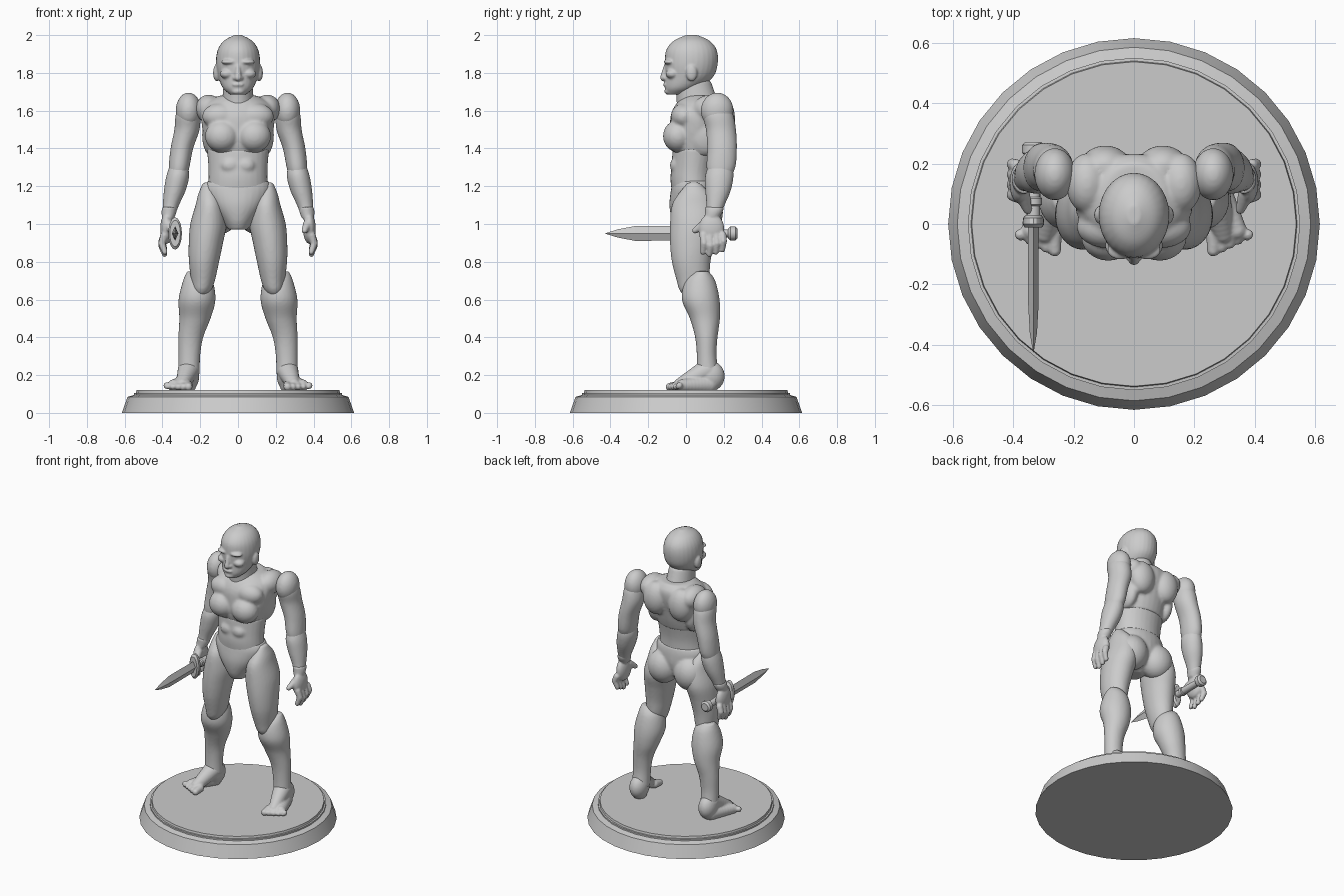
import bpy
import bmesh
from math import cos, sin, pi, radians
from mathutils import Matrix, Vector

default_cube = bpy.data.objects.get("Cube")
if default_cube:
    bpy.data.objects.remove(default_cube, do_unlink=True)

grey = bpy.data.materials.new("plain_grey")
grey.use_nodes = True
grey.diffuse_color = (0.6, 0.6, 0.6, 1)
grey.node_tree.nodes["Principled BSDF"].inputs["Base Color"].default_value = grey.diffuse_color


def curve_through(rows, steps):
    """Insert smoothly interpolated rows between the given ones."""
    rows = [Vector(row) for row in rows]
    result = []
    for i in range(len(rows) - 1):
        before, a = rows[max(i - 1, 0)], rows[i]
        b, after = rows[i + 1], rows[min(i + 2, len(rows) - 1)]
        for k in range(steps):
            t = k / steps
            slope_a, slope_b = (b - before) / 2, (after - a) / 2
            result.append(a + slope_a * t + (3 * (b - a) - 2 * slope_a - slope_b) * t * t
                          + (2 * (a - b) + slope_a + slope_b) * t ** 3)
    return result + [rows[-1]]


def tube(bm, rows, sides=28, steps=5):
    """Loft ellipses; each row is height, centre x, half width, front y, back y."""
    rings = []
    for z, x, half_width, front, back in curve_through(rows, steps):
        middle, depth = (front + back) / 2, (back - front) / 2
        rings.append([bm.verts.new((x + half_width * sin(2 * pi * i / sides),
                                    middle + depth * cos(2 * pi * i / sides), z))
                      for i in range(sides)])
    for low, high in zip(rings, rings[1:]):
        for i in range(sides):
            j = (i + 1) % sides
            bm.faces.new((low[i], low[j], high[j], high[i]))
    bm.faces.new(rings[0])
    bm.faces.new(rings[-1])


def ball(bm, centre, size):
    matrix = Matrix.Translation(centre) @ Matrix.Diagonal((*size, 1))
    bmesh.ops.create_uvsphere(bm, u_segments=24, v_segments=16, radius=1, matrix=matrix)


def balls(bm, centre, size):
    """A mirrored pair of balls."""
    for side in (-1, 1):
        ball(bm, (centre[0] * side, centre[1], centre[2]), size)


def limb(bm, start, end, start_radius, end_radius):
    """A rounded finger-like shape made of closely spaced balls."""
    for i in range(9):
        t = i / 8
        radius = start_radius + (end_radius - start_radius) * t
        ball(bm, Vector(start).lerp(Vector(end), t), (radius,) * 3)


def finish(name, bm, voxel=0.009, smoothing=4):
    """Turn the pieces into one object, fusing them when a voxel size is given."""
    bmesh.ops.recalc_face_normals(bm, faces=bm.faces)
    mesh = bpy.data.meshes.new(name)
    bm.to_mesh(mesh)
    mesh.materials.append(grey)
    obj = bpy.data.objects.new(name, mesh)
    bpy.context.collection.objects.link(obj)
    if voxel:
        mesh.shade_smooth()
        fuse = obj.modifiers.new("fuse", "REMESH")
        fuse.mode = "VOXEL"
        fuse.voxel_size = voxel
        fuse.use_smooth_shade = True
        soften = obj.modifiers.new("soften", "SMOOTH")
        soften.factor = 0.5
        soften.iterations = smoothing
    else:
        bpy.ops.object.select_all(action="DESELECT")
        obj.select_set(True)
        bpy.context.view_layer.objects.active = obj
        bpy.ops.object.shade_smooth_by_angle(angle=radians(25))
    return obj


def finish_pair(name, bm, **options):
    """Make the left part, then its mirror image on the right."""
    finish("left_" + name, bm, **options)
    bmesh.ops.scale(bm, vec=(-1, 1, 1), verts=bm.verts)
    finish("right_" + name, bm, **options)


# Round stand
bm = bmesh.new()
stand_profile = [(0, 0.615), (0.085, 0.585), (0.095, 0.55), (0.105, 0.55), (0.106, 0.54), (0.12, 0.537)]
tube(bm, [(z, 0, r, -r, r) for z, r in stand_profile], sides=32, steps=1)
finish("stand", bm, voxel=None)

# Head with face and ears
bm = bmesh.new()
tube(bm, [(1.685, 0, .04, -.1, -.01), (1.72, 0, .08, -.112, .07), (1.78, 0, .105, -.11, .145),
          (1.85, 0, .117, -.112, .168), (1.92, 0, .108, -.105, .163),
          (1.97, 0, .075, -.065, .125), (2, 0, .02, 0, .06)])
limb(bm, (0, -.107, 1.835), (0, -.118, 1.775), .012, .019)
balls(bm, (.017, -.108, 1.772), (.012, .014, .011))
balls(bm, (.045, -.087, 1.858), (.045, .031, .014))
balls(bm, (.058, -.072, 1.795), (.038, .036, .026))
ball(bm, (0, -.107, 1.738), (.032, .014, .011))
ball(bm, (0, -.09, 1.702), (.035, .025, .018))
balls(bm, (.112, .03, 1.8), (.02, .03, .045))
finish("head", bm, voxel=.006, smoothing=3)

bm = bmesh.new()
tube(bm, [(1.58, 0, .1, -.05, .2), (1.65, 0, .085, -.05, .17), (1.76, 0, .075, -.06, .13)])
finish("neck", bm)

# Chest with bust, shoulder slopes and shoulder blades
bm = bmesh.new()
tube(bm, [(1.36, 0, .155, -.06, .17), (1.42, 0, .17, -.08, .19), (1.5, 0, .188, -.085, .21),
          (1.58, 0, .195, -.08, .23), (1.64, 0, .17, -.05, .23), (1.68, 0, .1, -.01, .2)])
balls(bm, (.085, -.042, 1.465), (.09, .08, .085))
balls(bm, (.09, -.01, 1.57), (.1, .07, .07))
balls(bm, (.155, .135, 1.61), (.07, .1, .075))
balls(bm, (.095, .19, 1.56), (.085, .07, .11))
balls(bm, (.14, .1, 1.47), (.05, .09, .11))
finish("chest", bm)

bm = bmesh.new()
tube(bm, [(1.13, 0, .165, -.07, .15), (1.23, 0, .157, -.082, .15), (1.3, 0, .157, -.078, .155),
          (1.4, 0, .165, -.07, .175)])
balls(bm, (.04, -.055, 1.31), (.05, .03, .04))
finish("abdomen", bm)

# Pelvis with buttocks
bm = bmesh.new()
tube(bm, [(.97, 0, .05, -.05, .06), (1.02, 0, .085, -.075, .13), (1.1, 0, .145, -.088, .16),
          (1.18, 0, .178, -.08, .16), (1.23, 0, .16, -.07, .15)])
balls(bm, (.1, .098, 1.06), (.105, .098, .115))
finish("pelvis", bm)

# Legs
bm = bmesh.new()
tube(bm, [(1.22, .165, .02, .01, .07), (1.16, .155, .055, -.04, .13), (1.1, .15, .075, -.075, .16),
          (1, .157, .096, -.085, .175), (.9, .17, .091, -.085, .15), (.8, .18, .08, -.075, .13),
          (.7, .185, .063, -.05, .12), (.65, .19, .048, -.035, .09), (.62, .193, .025, -.01, .06)])
finish_pair("thigh", bm)

bm = bmesh.new()
tube(bm, [(.75, .225, .045, .05, .12), (.7, .213, .078, -.005, .155), (.6, .217, .098, -.022, .178),
          (.5, .228, .083, .02, .18), (.4, .25, .066, .048, .167), (.3, .258, .058, .057, .162),
          (.2, .26, .058, .055, .175)])
finish_pair("shin", bm)

bm = bmesh.new()
ball(bm, (.262, .13, .195), (.057, .075, .08))
limb(bm, (.262, .11, .225), (.295, -.03, .15), .058, .035)
limb(bm, (.27, .12, .15), (.34, -.02, .145), .05, .033)
for toe in range(5):
    spread = .028 * toe
    limb(bm, (.265 + spread, -.035, .145), (.262 + spread, -.087 + toe * .011, .138),
         .026 - toe * .002, .021 - toe * .002)
finish_pair("foot", bm, voxel=.006, smoothing=3)

# Arms
bm = bmesh.new()
ball(bm, (.262, .165, 1.6), (.068, .087, .096))
finish_pair("shoulder_joint", bm)

bm = bmesh.new()
tube(bm, [(1.65, .257, .045, .12, .21), (1.58, .265, .065, .09, .25), (1.5, .27, .067, .105, .265),
          (1.4, .297, .06, .112, .27), (1.3, .312, .055, .108, .262), (1.24, .318, .045, .12, .23)])
finish_pair("upper_arm", bm)

bm = bmesh.new()
tube(bm, [(1.33, .313, .04, .13, .24), (1.26, .318, .06, .102, .252), (1.18, .334, .058, .102, .238),
          (1.1, .355, .043, .108, .205), (1.05, .365, .034, .105, .185)])
finish_pair("forearm", bm, voxel=.008)

# Hands with curled fingers and a forward thumb
bm = bmesh.new()
tube(bm, [(1.09, .363, .037, .1, .2), (1.065, .365, .04, .1, .195), (1.03, .37, .032, .098, .175)])
ball(bm, (.378, .135, .975), (.034, .068, .08))
for finger in range(4):
    y = .092 + .034 * finger
    drop = .012 * abs(finger - 1)
    limb(bm, (.39, y, .94), (.403, y + .004, .885 + drop), .021, .019)
    limb(bm, (.403, y + .004, .885 + drop), (.388, y - .002, .84 + drop), .019, .015)
limb(bm, (.37, .1, 1.0), (.352, .048, .965), .026, .016)
finish_pair("hand", bm, voxel=.006, smoothing=3)

# Dagger built upright, then laid along the forward direction
lay_down = Matrix.Translation((-.333, 0, .95)) @ Matrix.Rotation(radians(90), 4, "X")


def dagger_part(name, profile, sides):
    part = bmesh.new()
    tube(part, [(z, 0, wide, -tall, tall) for z, wide, tall in profile], sides=sides, steps=1)
    part.transform(lay_down)
    finish(name, part, voxel=None)


dagger_part("blade", [(0, .018, .038), (.27, .017, .039), (.36, .012, .022), (.425, .001, .002)], 4)
dagger_part("guard", [(-.03, .026, .06), (-.02, .034, .08), (0, .036, .085), (.012, .028, .07)], 20)
dagger_part("grip", [(-.23, .02, .02), (-.09, .023, .023), (-.085, .028, .028),
                     (-.065, .028, .028), (-.06, .022, .022), (-.02, .022, .022)], 16)
dagger_part("pommel", [(-.272, .025, .025), (-.262, .037, .037), (-.235, .037, .037),
                       (-.222, .025, .025)], 16)
